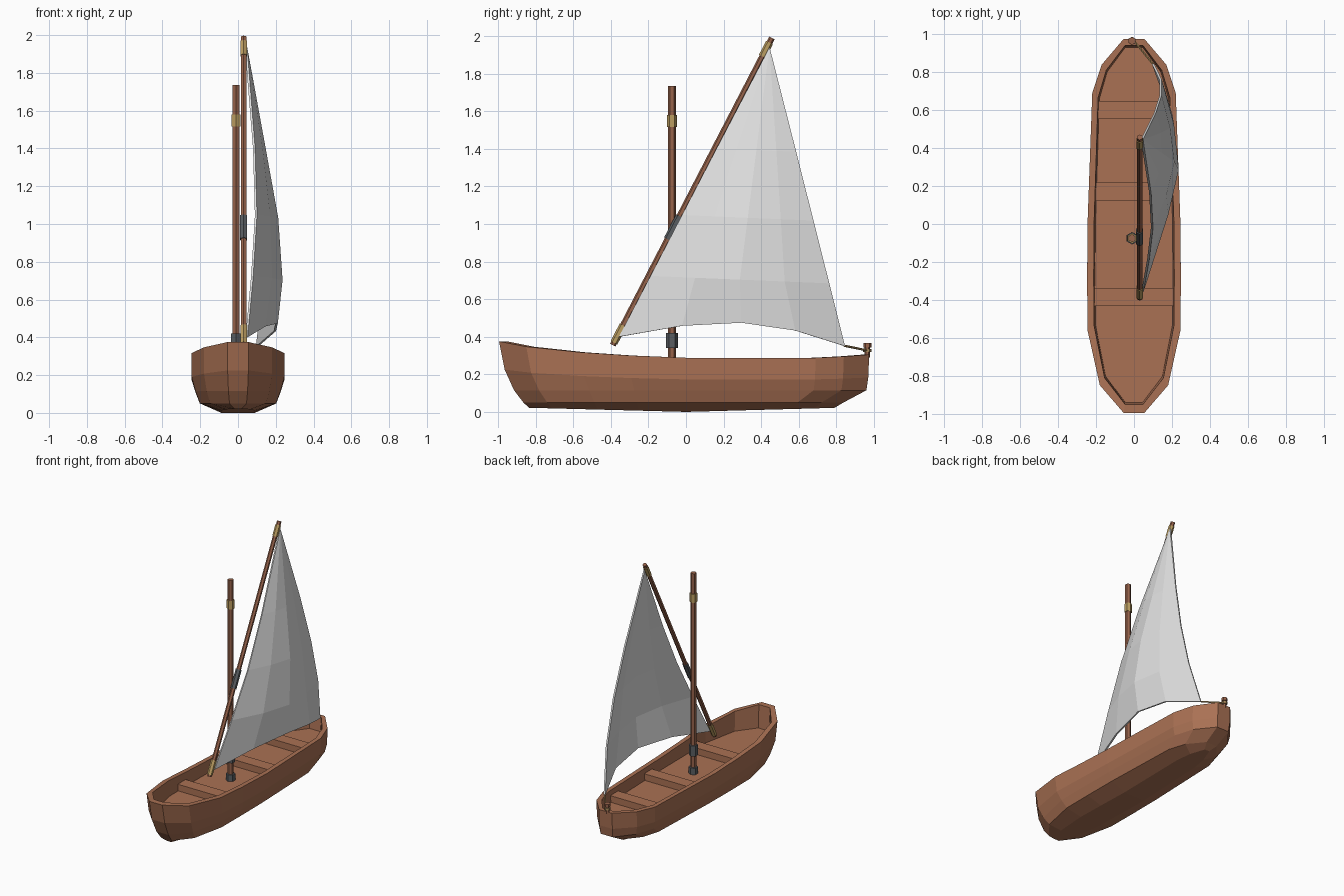
import bpy, bmesh, math
from mathutils import Vector

if "Cube" in bpy.data.objects:
    bpy.data.objects.remove(bpy.data.objects["Cube"])


def material(name, rgb):
    m = bpy.data.materials.new(name)
    m.use_nodes = True
    m.diffuse_color = (*rgb, 1)
    for n in m.node_tree.nodes:
        if n.type == "BSDF_PRINCIPLED":
            n.inputs["Base Color"].default_value = (*rgb, 1)
    return m


HULL = material("hull wood", (0.40, 0.165, 0.088))
SPAR = material("spar wood", (0.31, 0.125, 0.07))
CLOTH = material("sail cloth", (0.75, 0.75, 0.75))
BRASS = material("golden binding", (0.50, 0.34, 0.12))
IRON = material("dark iron", (0.10, 0.11, 0.12))
ROPE = material("rope", (0.42, 0.27, 0.11))


def make(name, bm, mat):
    bmesh.ops.recalc_face_normals(bm, faces=bm.faces)
    mesh = bpy.data.meshes.new(name)
    bm.to_mesh(mesh)
    bm.free()
    mesh.materials.append(mat)
    ob = bpy.data.objects.new(name, mesh)
    bpy.context.collection.objects.link(ob)
    return ob


def rod(name, a, b, radius, mat, sides=6):
    """Straight prism between two points."""
    a, b = Vector(a), Vector(b)
    bm = bmesh.new()
    bmesh.ops.create_cone(bm, cap_ends=True, segments=sides, radius1=radius,
                          radius2=radius, depth=(b - a).length)
    ob = make(name, bm, mat)
    ob.location = (a + b) / 2
    ob.rotation_euler = (b - a).to_track_quat("Z", "Y").to_euler()
    return ob


def box(name, center, size, mat):
    bm = bmesh.new()
    bmesh.ops.create_cube(bm, size=1)
    bmesh.ops.scale(bm, vec=size, verts=bm.verts)
    bmesh.ops.translate(bm, vec=center, verts=bm.verts)
    return make(name, bm, mat)


# Hull: stations of (y, half width, rail height) skinned together
STATIONS = [(-0.995, 0.055, 0.375), (-0.85, 0.18, 0.347), (-0.56, 0.245, 0.317),
            (-0.3, 0.247, 0.30), (0, 0.245, 0.288), (0.69, 0.22, 0.288),
            (0.84, 0.17, 0.295), (0.975, 0.055, 0.305)]
FLOOR = 0.2


def half_ring(y, w, top):
    # width factor, y factor toward bow, y factor toward stern, height
    levels = [(0.83, 0.945, 0.955, FLOOR), (0.86, 0.955, 0.965, top),
              (1, 1, 1, top), (1, 0.97, 0.995, 0.6 * top),
              (0.92, 0.92, 0.985, 0.115), (0.82, 0.87, 0.86, 0.05),
              (0.36, 0.84, 0.81, 0.022 * abs(y))]
    return [Vector((w * f, y * (bow if y < 0 else stern), z))
            for f, bow, stern, z in levels]


bm = bmesh.new()
rings = []
for station in STATIONS:
    pts = half_ring(*station)
    left = [bm.verts.new(p) for p in pts]
    right = [bm.verts.new((-p.x, p.y, p.z)) for p in pts]
    rings.append(left + right[::-1])
count = len(rings[0])
for r, s in zip(rings, rings[1:]):
    for i in range(count):
        j = (i + 1) % count
        bm.faces.new((r[i], r[j], s[j], s[i]))
for r in (rings[0], rings[-1]):
    for i in range(count // 2 - 1):
        bm.faces.new((r[i], r[i + 1], r[-2 - i], r[-1 - i]))
make("hull", bm, HULL)

# Benches
for name, y, width in (("front_bench", -0.385, 0.42), ("middle_bench", 0.17, 0.415),
                       ("rear_bench", 0.6, 0.39)):
    box(name, (0, y, FLOOR + 0.02), (width, 0.095, 0.06), HULL)

# Mast with its fittings
MX, MY = -0.01, -0.075


def mast_part(name, z0, z1, radius, mat):
    rod(name, (MX, MY, z0), (MX, MY, z1), radius, mat)


mast_part("mast", FLOOR, 1.735, 0.021, SPAR)
mast_part("mast_foot", FLOOR, 0.25, 0.033, IRON)
mast_part("mast_collar", 0.34, 0.42, 0.032, IRON)
mast_part("mast_binding", 1.515, 1.58, 0.027, BRASS)

# Slanted yard with bindings
YARD_LOW, YARD_HIGH = Vector((0.03, -0.39, 0.355)), Vector((0.03, 0.457, 1.99))


def yard_part(name, t0, t1, radius, mat):
    rod(name, YARD_LOW.lerp(YARD_HIGH, t0), YARD_LOW.lerp(YARD_HIGH, t1), radius, mat)


yard_part("yard", 0, 1, 0.016, SPAR)
yard_part("lower_binding", 0.008, 0.065, 0.02, BRASS)
yard_part("upper_binding", 0.94, 0.985, 0.02, BRASS)
yard_part("yard_lashing", 0.345, 0.42, 0.021, IRON)

# Sail: triangular grid, each row listing its sideways belly
TACK, CLEW, HEAD = Vector((0, -0.355, 0.40)), Vector((0, 0.845, 0.35)), Vector((0, 0.445, 1.94))
ROWS = [(0, (0.045, 0.14, 0.205, 0.195, 0.10)),
        (0.21, (0.075, 0.175, 0.23, 0.205, 0.14)),
        (0.42, (0.095, 0.165, 0.207, 0.185, 0.14)),
        (0.65, (0.085, 0.125, 0.142, 0.135, 0.11))]
bm = bmesh.new()
grid = []
for v, belly in ROWS:
    row = []
    for k, x in enumerate(belly):
        u = k / 4
        p = TACK.lerp(CLEW, u).lerp(HEAD, v)
        if v == 0:
            p.z += 0.1 * math.sin(math.pi * u)
            p.y += 0.05 * math.sin(math.pi * u)
        row.append(bm.verts.new((x, p.y, p.z)))
    grid.append(row)
peak = bm.verts.new((0.042, HEAD.y, HEAD.z))
for a, b in zip(grid, grid[1:]):
    for k in range(4):
        bm.faces.new((a[k], a[k + 1], b[k + 1], b[k]))
for k in range(4):
    bm.faces.new((grid[-1][k], grid[-1][k + 1], peak))
sail = make("sail", bm, CLOTH)
thick = sail.modifiers.new("thickness", "SOLIDIFY")
thick.thickness = 0.012
thick.offset = 0

# Stern post and sheet rope
PX, PY = -0.01, 0.965
rod("stern_post", (PX, PY, 0.29), (PX, PY, 0.345), 0.014, SPAR)
rod("post_knob", (PX, PY, 0.342), (PX, PY, 0.366), 0.021, SPAR)
rod("rope_turns", (PX, PY, 0.318), (PX, PY, 0.335), 0.022, ROPE)
rod("sheet_rope", (0.10, 0.843, 0.352), (PX + 0.01, PY, 0.327), 0.006, ROPE)
